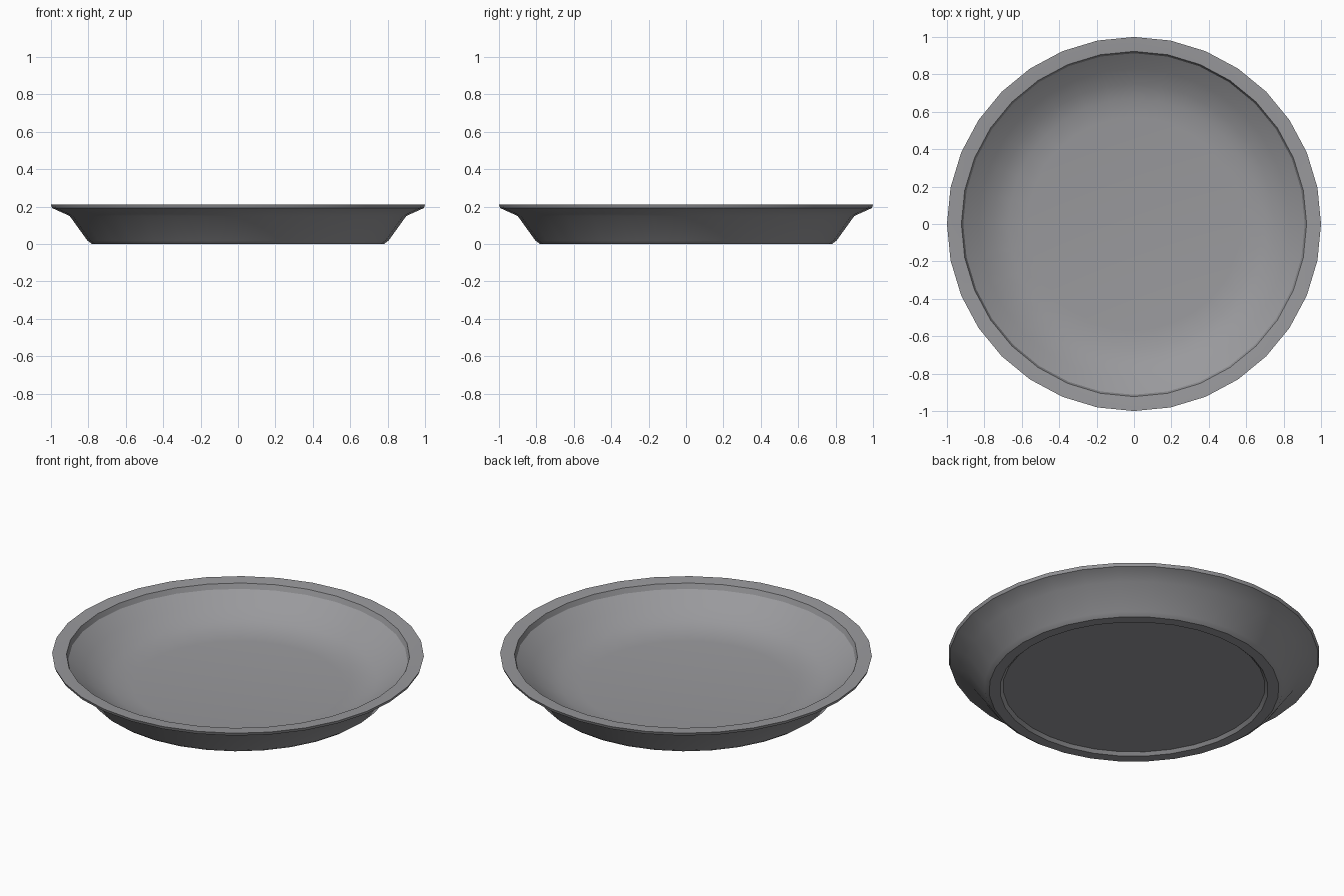
import bpy, bmesh, math

if "Cube" in bpy.data.objects:
    bpy.data.objects.remove(bpy.data.objects["Cube"])

SIDES = 32

# Half section (radius, height): underside recess, foot, outer wall, rim, lip, inner bowl
profile = [(0.0, 0.017), (0.705, 0.017), (0.722, 0.0), (0.78, 0.0), (0.805, 0.018),
           (0.90, 0.15), (0.993, 0.192), (1.0, 0.21), (0.96, 0.208), (0.923, 0.205),
           (0.913, 0.175), (0.83, 0.112), (0.75, 0.064), (0.67, 0.036), (0.57, 0.026), (0.0, 0.026)]

# Dish: lathe the section round z
bm = bmesh.new()
verts = [bm.verts.new((r, 0, z)) for r, z in profile]
edges = [bm.edges.new(p) for p in zip(verts, verts[1:])]
bmesh.ops.spin(bm, geom=verts + edges, cent=(0, 0, 0), axis=(0, 0, 1),
               angle=2 * math.pi, steps=SIDES, use_merge=True)
bmesh.ops.remove_doubles(bm, verts=bm.verts, dist=1e-4)
bmesh.ops.recalc_face_normals(bm, faces=bm.faces)
mesh = bpy.data.meshes.new("pie_dish")
bm.to_mesh(mesh)
bm.free()
dish = bpy.data.objects.new("pie_dish", mesh)
bpy.context.collection.objects.link(dish)

# Dark grey metal
metal = bpy.data.materials.new("dark_metal")
metal.diffuse_color = (0.32, 0.32, 0.335, 1)
metal.use_nodes = True
metal.node_tree.nodes["Principled BSDF"].inputs["Base Color"].default_value = metal.diffuse_color
mesh.materials.append(metal)

# Smooth shading with crisp lip and foot
bpy.context.view_layer.objects.active = dish
dish.select_set(True)
bpy.ops.object.shade_smooth_by_angle(angle=math.radians(33))
